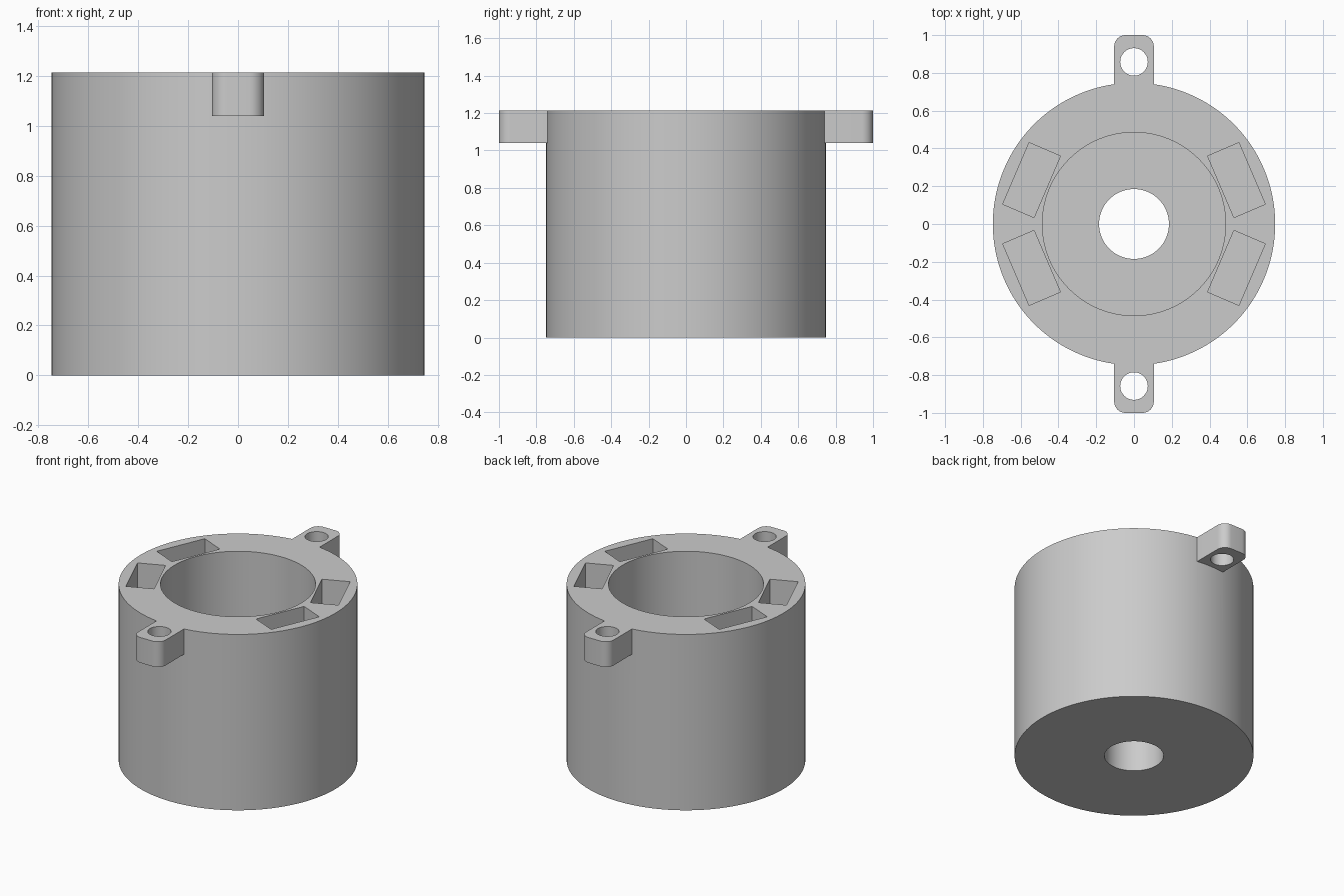
import bpy, bmesh, math
from mathutils import Matrix, Vector

if "Cube" in bpy.data.objects:
    bpy.data.objects.remove(bpy.data.objects["Cube"])

HEIGHT, RADIUS, BORE, SHAFT, FLOOR = 1.215, 0.7475, 0.485, 0.185, 0.22
LUG_BOTTOM, LUG_HALF, LUG_CORNER = 1.04, 0.105, 0.06
HOLE_Y, HOLE_R = 0.858, 0.073
POCKET_ANGLE, POCKET_R, POCKET_DEPTH = math.radians(23.2), 0.59, 0.3

grey = bpy.data.materials.new("plain grey")
grey.use_nodes = True
colour = (0.6, 0.6, 0.6, 1)
grey.diffuse_color = colour
grey.node_tree.nodes["Principled BSDF"].inputs["Base Color"].default_value = colour


def finish(bm, name):
    bmesh.ops.recalc_face_normals(bm, faces=bm.faces)
    mesh = bpy.data.meshes.new(name)
    bm.to_mesh(mesh)
    bm.free()
    obj = bpy.data.objects.new(name, mesh)
    mesh.materials.append(grey)
    bpy.context.collection.objects.link(obj)
    return obj


def lathe(name, profile, steps=128):
    bm = bmesh.new()
    verts = [bm.verts.new((r, 0, z)) for r, z in profile]
    edges = [bm.edges.new((v, verts[i - 1])) for i, v in enumerate(verts)]
    bmesh.ops.spin(bm, geom=verts + edges, axis=(0, 0, 1), cent=(0, 0, 0),
                   angle=math.tau, steps=steps)
    bmesh.ops.remove_doubles(bm, verts=bm.verts, dist=1e-4)
    return finish(bm, name)


def prism(name, outline, z0, z1):
    bm = bmesh.new()
    face = bm.faces.new([bm.verts.new((x, y, z0)) for x, y in outline])
    new = bmesh.ops.extrude_face_region(bm, geom=[face])["geom"]
    bmesh.ops.translate(bm, vec=(0, 0, z1 - z0),
                        verts=[g for g in new if isinstance(g, bmesh.types.BMVert)])
    return finish(bm, name)


def combine(target, tool, operation):
    tool.hide_render = True
    mod = target.modifiers.new(operation, 'BOOLEAN')
    mod.operation, mod.solver, mod.object = operation, 'EXACT', tool
    bpy.context.view_layer.objects.active = target
    bpy.ops.object.modifier_apply(modifier=mod.name)
    bpy.data.objects.remove(tool)


# Cup-shaped housing with a shaft hole in its floor
body = lathe("housing", [(SHAFT, 0), (RADIUS, 0), (RADIUS, HEIGHT),
                         (BORE, HEIGHT), (BORE, FLOOR), (SHAFT, FLOOR)])

# Mounting lugs with rounded outer corners and a screw hole
for side in (1, -1):
    outline = [(-LUG_HALF, 0.62), (LUG_HALF, 0.62)]
    for sx, start in ((1, 0), (-1, 90)):
        for i in range(9):
            a = math.radians(start + 90 * i / 8)
            outline.append((sx * (LUG_HALF - LUG_CORNER) + LUG_CORNER * math.cos(a),
                            1 - LUG_CORNER + LUG_CORNER * math.sin(a)))
    lug = prism("lug", [(x, side * y) for x, y in outline], LUG_BOTTOM, HEIGHT)
    combine(body, lug, 'UNION')
    circle = [(HOLE_R * math.cos(math.tau * i / 48),
               side * HOLE_Y + HOLE_R * math.sin(math.tau * i / 48)) for i in range(48)]
    combine(body, prism("screw_hole", circle, 0.9, 1.4), 'DIFFERENCE')

# Four rectangular pockets sunk into the rim
for angle in (POCKET_ANGLE, -POCKET_ANGLE, math.pi - POCKET_ANGLE, math.pi + POCKET_ANGLE):
    turn = Matrix.Rotation(angle, 2)
    corners = [turn @ Vector((POCKET_R + sx * 0.09, sy * 0.177))
               for sx, sy in ((-1, -1), (1, -1), (1, 1), (-1, 1))]
    combine(body, prism("pocket", corners, HEIGHT - POCKET_DEPTH, 1.4), 'DIFFERENCE')

# Smooth round walls, keep the edges crisp
bpy.ops.object.select_all(action='DESELECT')
body.select_set(True)
bpy.context.view_layer.objects.active = body
bpy.ops.object.shade_smooth_by_angle(angle=math.radians(30))
